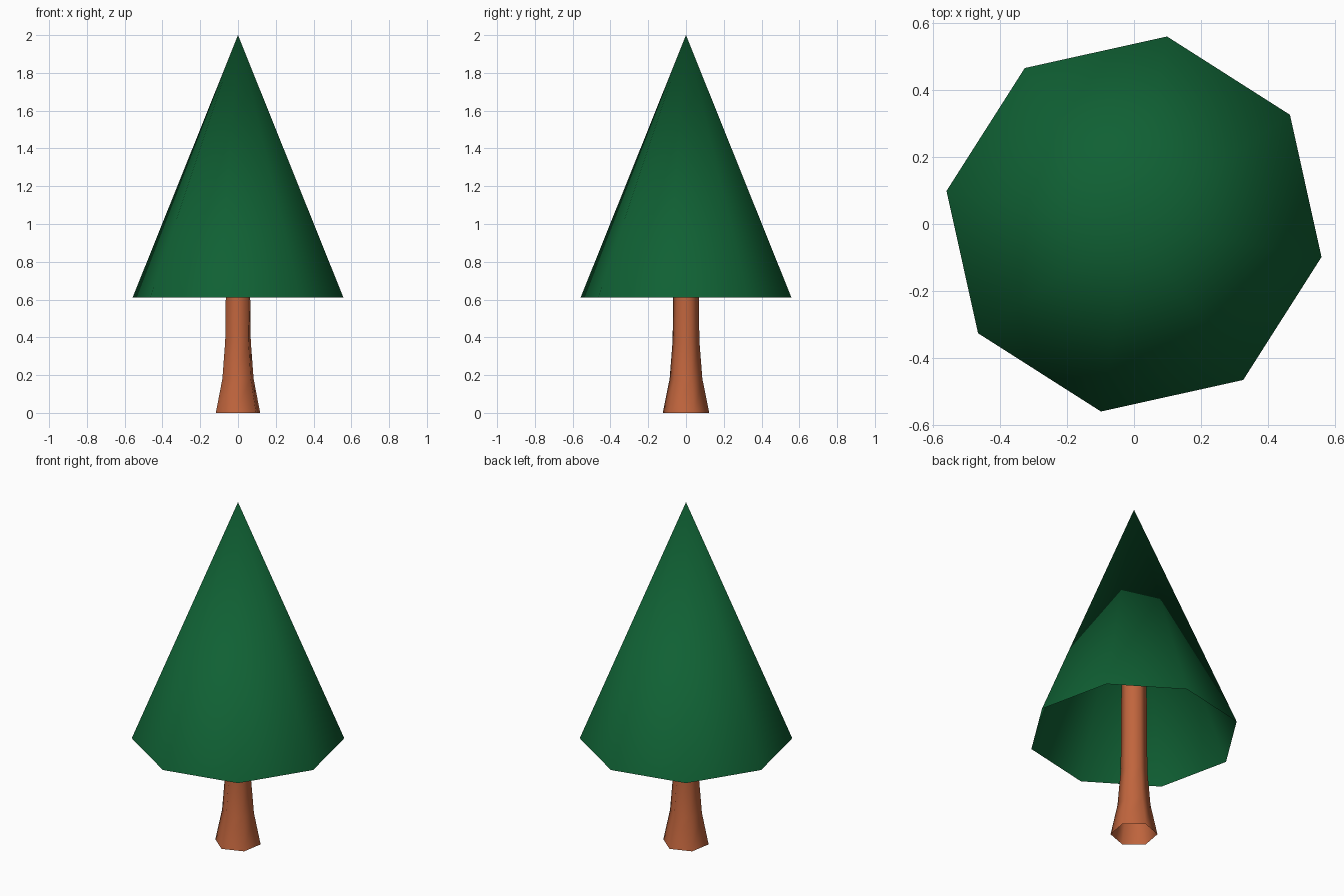
import bpy
import bmesh
from math import cos, sin, pi, radians

cube = bpy.data.objects.get("Cube")
if cube:
    bpy.data.objects.remove(cube, do_unlink=True)

TURN = radians(80)  # both parts share one vertex direction


def make_material(name, rgb):
    mat = bpy.data.materials.new(name)
    mat.use_nodes = True
    mat.diffuse_color = (*rgb, 1)
    mat.node_tree.nodes["Principled BSDF"].inputs["Base Color"].default_value = (*rgb, 1)
    return mat


def lathe(name, profile, sides, mat):
    """Open faceted surface from (radius, height) pairs; radius 0 makes a tip."""
    bm = bmesh.new()
    rings = []
    for r, z in profile:
        if r == 0:
            rings.append([bm.verts.new((0, 0, z))] * sides)
        else:
            angles = [TURN + 2 * pi * i / sides for i in range(sides)]
            rings.append([bm.verts.new((r * cos(a), r * sin(a), z)) for a in angles])
    for low, high in zip(rings, rings[1:]):
        for i in range(sides):
            j = (i + 1) % sides
            corners = [low[i], low[j], high[j], high[i]]
            face = bm.faces.new(list(dict.fromkeys(corners)))
            face.smooth = True
    mesh = bpy.data.meshes.new(name)
    bm.to_mesh(mesh)
    bm.free()
    mesh.materials.append(mat)
    obj = bpy.data.objects.new(name, mesh)
    bpy.context.collection.objects.link(obj)
    return obj


bark = make_material("bark_brown", (0.53, 0.13, 0.047))
needles = make_material("needle_green", (0.005, 0.118, 0.034))

# Flared six-sided trunk, running up inside the foliage
lathe("trunk", [(0.125, 0), (0.088, 0.18), (0.072, 0.38), (0.069, 0.6), (0.067, 1.1)], 6, bark)

# Eight-sided foliage cone, open underneath
lathe("foliage", [(0.567, 0.61), (0, 2)], 8, needles)
